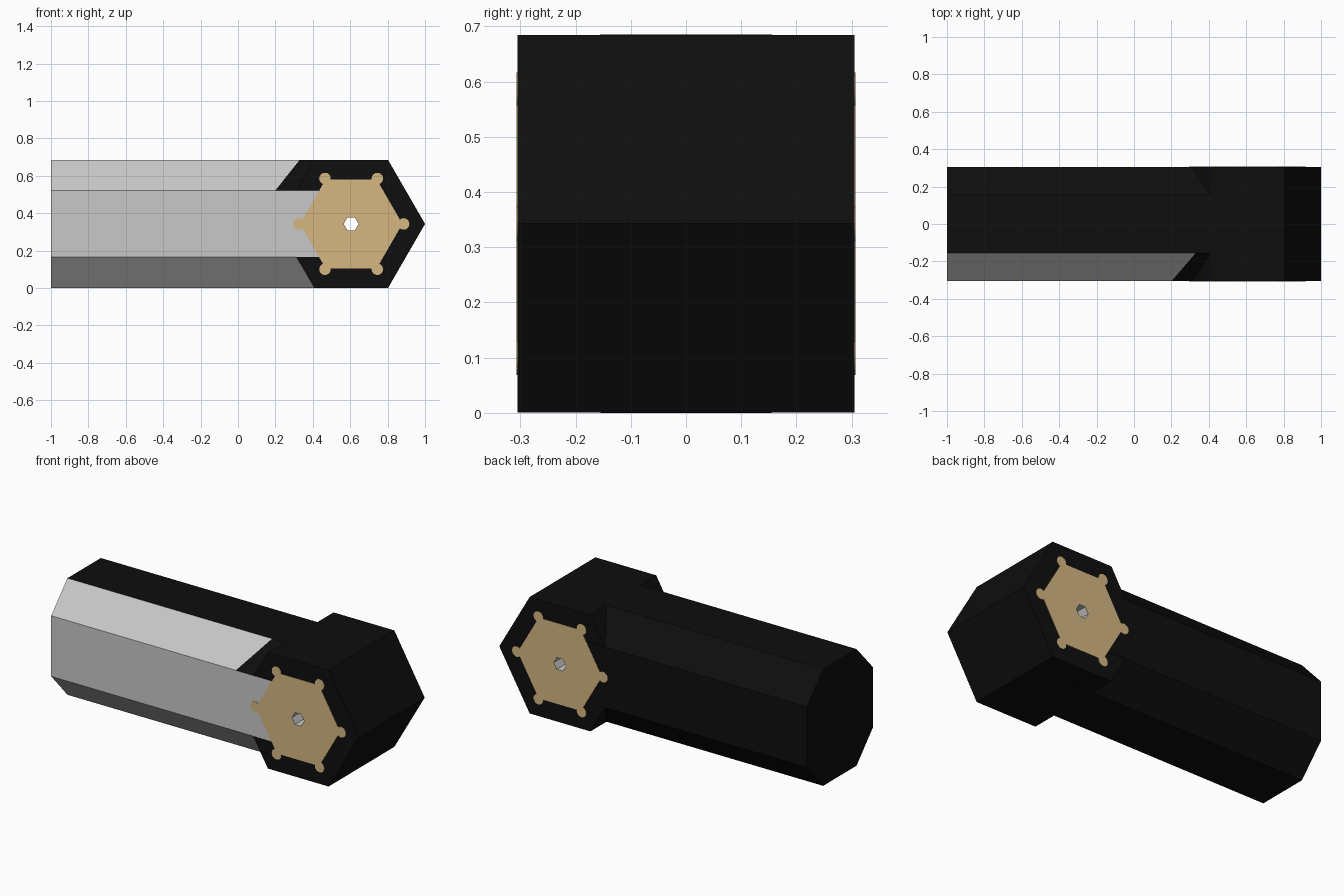
import bpy, bmesh, math

if "Cube" in bpy.data.objects:
    bpy.data.objects.remove(bpy.data.objects["Cube"])


def material(name, rgb):
    m = bpy.data.materials.new(name)
    m.diffuse_color = (*rgb, 1)
    m.use_nodes = True
    m.node_tree.nodes["Principled BSDF"].inputs["Base Color"].default_value = m.diffuse_color
    return m


BLACK = material("black", (0.0044, 0.0044, 0.0044))
GREY = material("light_grey", (0.58, 0.58, 0.58))
GOLD = material("tan_gold", (0.66, 0.47, 0.22))

CX, CZ = 0.605, 0.3425      # centre of the hexagonal head
HEAD_R, HOLE_R = 0.395, 0.04


def make(name, bm, mats):
    bmesh.ops.recalc_face_normals(bm, faces=bm.faces)
    me = bpy.data.meshes.new(name)
    bm.to_mesh(me)
    bm.free()
    for m in mats:
        me.materials.append(m)
    ob = bpy.data.objects.new(name, me)
    bpy.context.collection.objects.link(ob)
    return ob


def ring(bm, cx, cz, r, y, n=6):
    return [bm.verts.new((cx + r * math.cos(2 * math.pi * i / n), y,
                          cz + r * math.sin(2 * math.pi * i / n))) for i in range(n)]


def bridge(bm, a, b, mat=0):
    n = len(a)
    for i in range(n):
        j = (i + 1) % n
        bm.faces.new((a[i], a[j], b[j], b[i])).material_index = mat


def hex_tube(name, r, y0, y1, mats):
    """Hexagonal prism with a hexagonal bore; the bore uses slot 1."""
    bm = bmesh.new()
    o0, o1 = ring(bm, CX, CZ, r, y0), ring(bm, CX, CZ, r, y1)
    i0, i1 = ring(bm, CX, CZ, HOLE_R, y0), ring(bm, CX, CZ, HOLE_R, y1)
    bridge(bm, o0, o1)
    bridge(bm, o0, i0)
    bridge(bm, o1, i1)
    bridge(bm, i0, i1, 1)
    return make(name, bm, mats)


# Hexagonal head with a bored centre
hex_tube("hex_head", HEAD_R, -0.305, 0.305, [BLACK, GREY])

# Thin plates with six round lobes on both ends of the head
for side, s in (("front", -1), ("back", 1)):
    hex_tube(side + "_plate", 0.274, s * 0.304, s * 0.307, [GOLD, GREY])
    bm = bmesh.new()
    for k in range(6):
        a = k * math.pi / 3
        lx, lz = CX + 0.28 * math.cos(a), CZ + 0.28 * math.sin(a)
        r0 = ring(bm, lx, lz, 0.031, s * 0.304, 16)
        r1 = ring(bm, lx, lz, 0.031, s * 0.307, 16)
        bridge(bm, r0, r1)
        bm.faces.new(r0)
        bm.faces.new(r1)
    make(side + "_plate_lobes", bm, [GOLD])

# Octagonal handle: section corners (y, z) with the x of the slanted colour break
W, T, H = 0.306, 0.155, 0.685
section = [(-T, 0, 0.45), (-W, 0.166, 0.45), (-W, 0.522, 0.20), (-T, H, 0.33),
           (T, H, 0.33), (W, 0.522, 0.20), (W, 0.166, 0.45), (T, 0, 0.45)]
bm = bmesh.new()
start = [bm.verts.new((-1, y, z)) for y, z, _ in section]
middle = [bm.verts.new((x, y, z)) for y, z, x in section]
end = [bm.verts.new((0.52, y, z)) for y, z, _ in section]
bridge(bm, start, middle)
bridge(bm, middle, end)
bm.faces.new(start)
bm.faces.new(end)
# Front-facing sides are grey, except the upper bevel past the slanted break
for f in bm.faces:
    c = f.calc_center_median()
    if c.y < -0.2 and not (c.z > 0.55 and c.x > 0.2):
        f.material_index = 1
make("octagonal_handle", bm, [BLACK, GREY])
